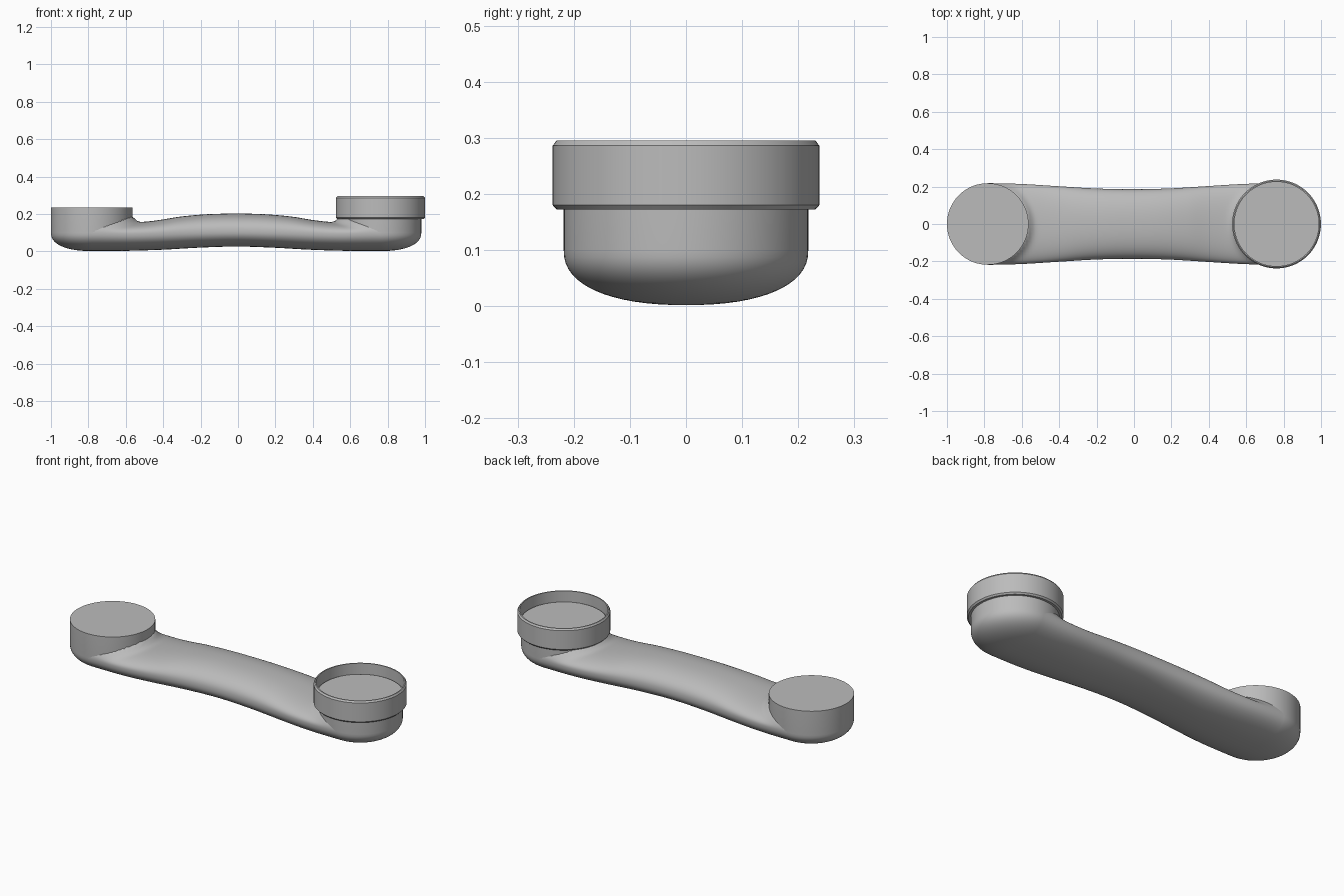
import bpy, bmesh, math

cube = bpy.data.objects.get("Cube")
if cube:
    bpy.data.objects.remove(cube, do_unlink=True)

grey = bpy.data.materials.new("neutral grey")
grey.use_nodes = True
COLOUR = (0.5, 0.5, 0.5, 1)
grey.diffuse_color = COLOUR
grey.node_tree.nodes["Principled BSDF"].inputs["Base Color"].default_value = COLOUR

CUP_R, CUP_TOP, CUP_MID, CUP_BASE = 0.218, 0.236, 0.1, 0.002
CUPS = {"right_cup": -0.782, "left_cup": 0.762}
POWER = 2.3


def finish(name, bm, angle):
    bmesh.ops.recalc_face_normals(bm, faces=bm.faces)
    mesh = bpy.data.meshes.new(name)
    bm.to_mesh(mesh)
    bm.free()
    mesh.materials.append(grey)
    obj = bpy.data.objects.new(name, mesh)
    bpy.context.collection.objects.link(obj)
    bpy.ops.object.select_all(action='DESELECT')
    obj.select_set(True)
    bpy.context.view_layer.objects.active = obj
    bpy.ops.object.shade_smooth_by_angle(angle=math.radians(angle))
    return obj


def revolve(name, profile, x, closed=False, steps=96):
    bm = bmesh.new()
    verts = [bm.verts.new((r, 0, z)) for r, z in profile]
    pairs = list(zip(verts, verts[1:]))
    if closed:
        pairs.append((verts[-1], verts[0]))
    edges = [bm.edges.new(p) for p in pairs]
    bmesh.ops.spin(bm, geom=verts + edges, cent=(0, 0, 0), axis=(0, 0, 1),
                   angle=math.tau, steps=steps, use_duplicate=False)
    bmesh.ops.remove_doubles(bm, verts=bm.verts, dist=1e-5)
    obj = finish(name, bm, 35)
    obj.location.x = x
    return obj


def spow(v, p):
    return math.copysign(abs(v) ** p, v)


def blend(points, x):
    """Smooth interpolation through a few (x, value) points."""
    n = len(points)
    slope = []
    for i in range(n):
        a, b = points[max(i - 1, 0)], points[min(i + 1, n - 1)]
        slope.append(0 if i in (0, n - 1) else (b[1] - a[1]) / (b[0] - a[0]))
    for i in range(n - 1):
        (x0, v0), (x1, v1) = points[i], points[i + 1]
        if x <= x1 or i == n - 2:
            h = x1 - x0
            t = min(max((x - x0) / h, 0), 1)
            return ((2 * t**3 - 3 * t**2 + 1) * v0 + (t**3 - 2 * t**2 + t) * h * slope[i]
                    + (3 * t**2 - 2 * t**3) * v1 + (t**3 - t**2) * h * slope[i + 1])


# Round end cups with a softly curved underside and a flat lid
cup_profile = []
for i in range(17):
    a = math.pi / 2 * i / 16
    cup_profile.append((CUP_R * math.sin(a) ** (2 / POWER),
                        CUP_MID - (CUP_MID - CUP_BASE) * abs(math.cos(a)) ** (2 / POWER)))
cup_profile[0] = (0, CUP_BASE)
cup_profile += [(CUP_R, CUP_TOP), (0, CUP_TOP)]
for name, x in CUPS.items():
    revolve(name, cup_profile, x)

# Raised collar around the left cup
revolve("left_collar", [(0.214, 0.172), (0.230, 0.172), (0.2375, 0.180), (0.2375, 0.286),
                        (0.231, 0.295), (0.225, 0.295), (0.225, 0.230), (0.214, 0.230)],
        CUPS["left_cup"], closed=True)

# Arched arm: half profiles measured from its middle
TOP = [(0, 0.202), (0.15, 0.199), (0.3, 0.186), (0.42, 0.167), (0.52, 0.157), (0.78, 0.15)]
BOTTOM = [(0, 0.026), (0.2, 0.020), (0.4, 0.009), (0.6, 0.003), (0.78, CUP_BASE)]
MIDDLE = [(0, 0.108), (0.3, 0.103), (0.55, 0.095), (0.78, CUP_MID)]
WIDTH = [(0, 0.186), (0.2, 0.190), (0.4, 0.202), (0.6, 0.214), (0.78, CUP_R)]
FILLET, RISE = 0.06, 0.035
STATIONS, AROUND = 96, 64

bm = bmesh.new()
rings = []
start, end = CUPS.values()
centre, half = (start + end) / 2, (end - start) / 2
for i in range(STATIONS + 1):
    x = start + (end - start) * i / STATIONS
    d = abs(x - centre) / half * 0.78
    top, bottom, mid, width = (blend(p, d) for p in (TOP, BOTTOM, MIDDLE, WIDTH))
    ring = []
    for j in range(AROUND):
        a = math.tau * j / AROUND
        y = width * spow(math.cos(a), 2 / POWER)
        s = spow(math.sin(a), 2 / POWER)
        z = mid + s * ((top - mid) if s > 0 else (mid - bottom))
        # Concave fillet where the upper side meets a cup
        gap = min(math.hypot(x - c, y) for c in CUPS.values()) - CUP_R
        if s > 0 and gap < FILLET:
            z += RISE * s * (1 - max(gap, 0) / FILLET) ** 3
        ring.append(bm.verts.new((x, y, z)))
    rings.append(ring)
for r0, r1 in zip(rings, rings[1:]):
    for j in range(AROUND):
        k = (j + 1) % AROUND
        bm.faces.new((r0[j], r0[k], r1[k], r1[j]))
bm.faces.new(rings[0])
bm.faces.new(rings[-1])
finish("arm", bm, 60)
